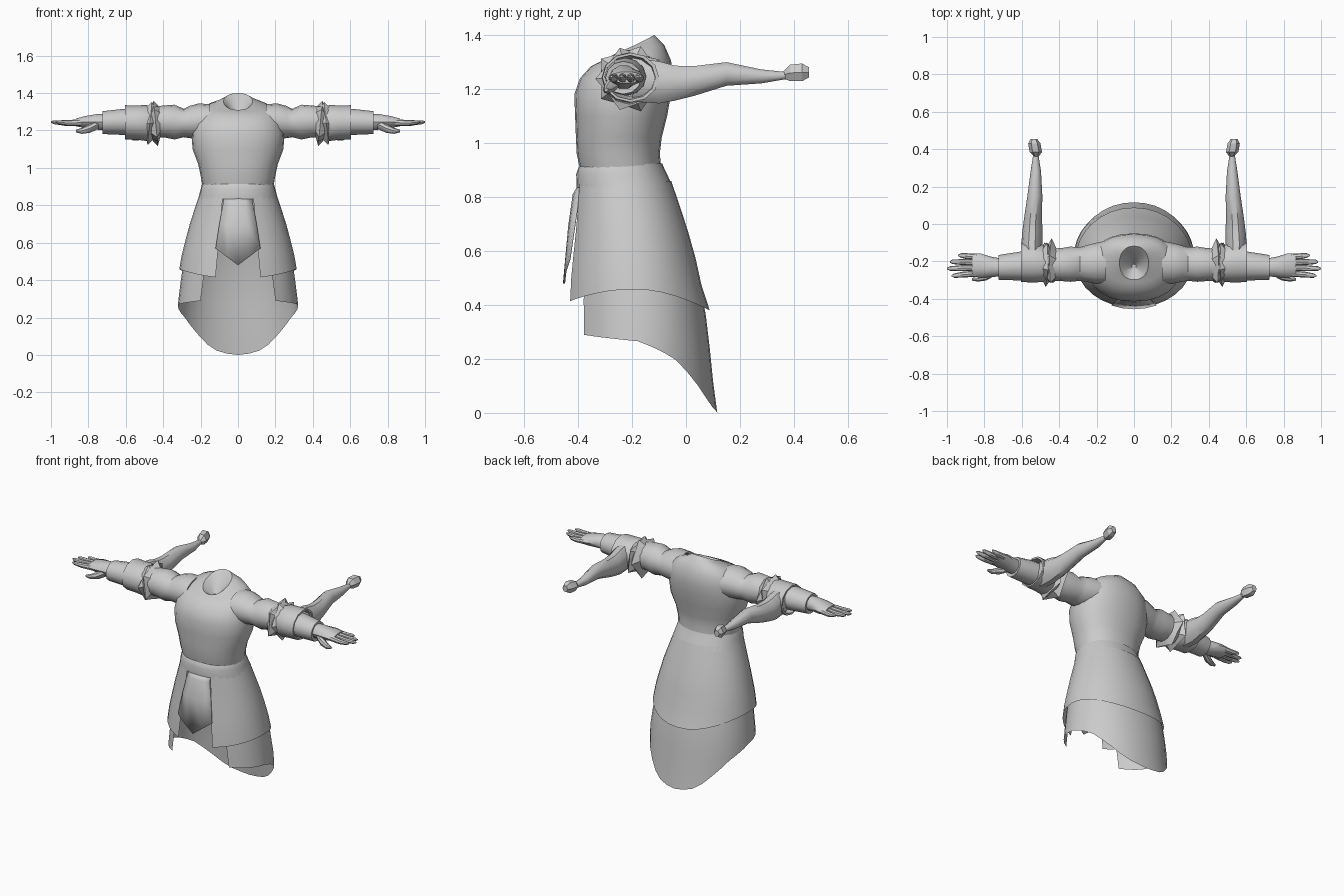
import bpy, bmesh
from math import sin, cos, pi, asin, radians


def sp(v, p):
    # superellipse-shaped sine / cosine
    return (1 if v >= 0 else -1) * abs(v) ** (2 / p)


def interp(table, t):
    # linear lookup in rows (key, a, b, ...) with rising keys
    if t <= table[0][0]:
        return table[0][1:]
    for lo, hi in zip(table, table[1:]):
        if t <= hi[0]:
            f = (t - lo[0]) / (hi[0] - lo[0])
            return tuple(a + (b - a) * f for a, b in zip(lo[1:], hi[1:]))
    return table[-1][1:]


def make(name, rows, closed=False, caps=False, mirror=False, angle=40):
    bm = bmesh.new()
    vs = [[bm.verts.new(p) for p in row] for row in rows]
    n = len(vs[0])
    for a, b in zip(vs, vs[1:]):
        for i in range(n if closed else n - 1):
            j = (i + 1) % n
            bm.faces.new((a[i], a[j], b[j], b[i]))
    if caps:
        bm.faces.new(vs[0])
        bm.faces.new(vs[-1])
    bmesh.ops.recalc_face_normals(bm, faces=bm.faces)
    me = bpy.data.meshes.new(name)
    bm.to_mesh(me)
    bm.free()
    ob = bpy.data.objects.new(name, me)
    bpy.context.collection.objects.link(ob)
    if mirror:
        m = ob.modifiers.new("Mirror", 'MIRROR')
        m.use_mirror_merge = False
    bpy.context.view_layer.objects.active = ob
    bpy.ops.object.select_all(action='DESELECT')
    ob.select_set(True)
    bpy.ops.object.shade_smooth_by_angle(angle=radians(angle))
    return ob


def loft(name, axis, rings, n=16, p=2, caps=True, mirror=True, angle=40):
    # ring = (position on axis, centre 1, centre 2, radius 1, radius 2, tilt, jag)
    rows = []
    for r in rings:
        t, c1, c2, r1, r2, tilt, jag = (tuple(r) + (0, 0))[:7]
        row = []
        for k in range(n):
            a = 2 * pi * k / n
            j = 1 + jag * (-1) ** k
            u, v = c1 + r1 * j * sp(cos(a), p), c2 + r2 * j * sp(sin(a), p)
            w = t + tilt * sin(a)
            row.append({'x': (w, u, v), 'y': (u, w, v), 'z': (u, v, w)}[axis])
        rows.append(row)
    return make(name, rows, True, caps, mirror, angle)


def skirt(name, profile, top, hem, edge, rows=5, cols=28, p=2.08):
    # profile rows: z, half width, front y, back y; open at the front
    grid = []
    for r in range(rows + 1):
        row = []
        for c in range(cols + 1):
            s = 2 * c / cols - 1
            e = edge[0] + (edge[1] - edge[0]) * r / rows
            rx = interp(profile, top + (hem(2.8) - top) * r / rows)[0]
            a = s * (pi - asin((e / rx) ** (p / 2)))
            z = top + (hem(abs(a)) - top) * r / rows
            rx, f, b = interp(profile, z)
            row.append((rx * sp(sin(a), p), (f + b) / 2 + (b - f) / 2 * sp(cos(a), p), z))
        grid.append(row)
    return make(name, grid)


# Torso with collar and sunken neck hole: z, front y, back y, half width, tilt
torso = [(.89, -.39, -.09, .188, 0), (.96, -.405, -.097, .20, 0), (1.02, -.408, -.09, .213, 0),
         (1.10, -.411, -.07, .243, 0), (1.18, -.414, -.056, .248, 0), (1.24, -.393, -.05, .238, 0),
         (1.295, -.352, -.055, .215, .01), (1.332, -.318, -.08, .168, .03),
         (1.347, -.305, -.105, .105, .04), (1.355, -.298, -.118, .078, .045),
         (1.345, -.285, -.132, .066, .042), (1.28, -.24, -.215, .012, 0)]
loft("torso", 'z', [(z, 0, (f + b) / 2, w, (b - f) / 2, t) for z, f, b, w, t in torso],
     n=24, p=2.2, mirror=False)

# Waistband
loft("waistband", 'z', [(z, 0, (f + b) / 2, w, (b - f) / 2) for z, f, b, w in
     [(.925, -.39, -.088, .186), (.905, -.40, -.08, .195), (.885, -.407, -.07, .2),
      (.835, -.405, -.048, .213)]], n=28, p=2.15, caps=False, mirror=False)

# Upper skirt, with its hem dipping at the front and back
skirt("upper_skirt", [(.38, .317, -.448, .088), (.46, .314, -.445, .06), (.55, .298, -.435, .042),
                      (.70, .258, -.418, .0), (.86, .206, -.406, -.055)], .86,
      lambda a: .458 - (.078 if cos(a) > 0 else .05) * cos(a) ** 2, (.08, .12))

# Lower skirt, long at the back
hem_points = [(0, 0), (.25, .01), (.45, .035), (.8, .13), (1.1, .205), (pi / 2, .265), (2.5, .29)]
skirt("lower_skirt", [(0, .315, -.42, .116), (.12, .318, -.42, .10), (.27, .322, -.43, .085),
                      (.43, .302, -.425, .065), (.6, .275, -.41, .02)], .6,
      lambda a: interp(hem_points, a)[0], (.16, .2))

# Pointed front flap
flap = []
for z, dz, w, y in [(.845, 0, .075, -.40), (.81, 0, .08, -.42), (.69, .01, .1, -.437), (.48, .09, .12, -.456)]:
    flap.append([(w * s, y + .02 * s * s, z + dz * abs(s)) for s in (-1, -.5, 0, .5, 1)])
ob = make("front_flap", flap)
ob.modifiers.new("Solidify", 'SOLIDIFY').thickness = .008

# Upper sleeve
loft("upper_sleeve", 'x', [(.15, -.205, 1.25, .115, .09), (.21, -.21, 1.25, .108, .095),
     (.26, -.212, 1.245, .096, .086), (.29, -.214, 1.24, .09, .076), (.34, -.215, 1.245, .094, .093),
     (.39, -.217, 1.248, .088, .086), (.46, -.217, 1.247, .085, .08)])

# Jagged frills above the elbow
loft("elbow_frill", 'x', [(.415, -.215, 1.245, .085, .083), (.44, -.208, 1.238, .118, .113, .012, .12),
     (.465, -.21, 1.24, .092, .09)], n=10, caps=False, angle=25)
loft("outer_frill", 'x', [(.445, -.212, 1.24, .085, .085), (.472, -.205, 1.238, .117, .108, -.012, -.12),
     (.49, -.21, 1.24, .09, .09)], n=10, caps=False, angle=25)

# Open elbow sleeve with turned-in rim
loft("elbow_sleeve", 'x', [(.46, -.213, 1.24, .085, .085), (.49, -.21, 1.24, .1, .096),
     (.54, -.208, 1.242, .105, .092), (.603, -.205, 1.243, .105, .092), (.603, -.207, 1.243, .094, .082),
     (.53, -.21, 1.243, .08, .07)], n=12)

# Trailing sleeve tail and its end knot
loft("sleeve_tail", 'y', [(-.2, .545, 1.235, .05, .085), (-.1, .546, 1.225, .056, .082),
     (-.04, .543, 1.222, .054, .068), (.03, .54, 1.23, .048, .058), (.15, .53, 1.256, .04, .046),
     (.28, .525, 1.247, .028, .027), (.37, .525, 1.25, .014, .014)], n=10)
loft("tail_knot", 'y', [(.36, .522, 1.252, .012, .014), (.385, .525, 1.26, .033, .035),
     (.43, .533, 1.262, .033, .038), (.455, .535, 1.262, .018, .022)], n=6, angle=25)

# Forearm sleeve
loft("forearm_sleeve", 'x', [(.5, -.22, 1.245, .075, .07), (.61, -.225, 1.246, .077, .07),
     (.725, -.232, 1.242, .066, .061), (.722, -.232, 1.242, .05, .046)], n=12)

# Hand: palm, four fingers, thumb
loft("palm", 'x', [(.70, -.232, 1.243, .046, .046), (.76, -.23, 1.246, .054, .043),
     (.82, -.222, 1.245, .064, .033), (.865, -.22, 1.243, .062, .022)], n=10)
for name, y0, y1, tip in [("index", -.265, -.276, .975), ("middle", -.235, -.238, 1.0),
                          ("ring", -.205, -.202, .985), ("little", -.176, -.168, .94)]:
    m = (.85 + tip) / 2
    loft(name + "_finger", 'x', [(.84, y0, 1.242, .016, .018), (m, (y0 + y1) / 2, 1.24, .016, .015),
         (tip - .015, y1, 1.244, .012, .01), (tip, y1, 1.246, .004, .004)], n=8)
loft("thumb", 'x', [(.745, -.255, 1.235, .022, .025), (.79, -.278, 1.212, .024, .024),
     (.835, -.292, 1.198, .016, .016), (.865, -.296, 1.197, .007, .007)], n=8)
